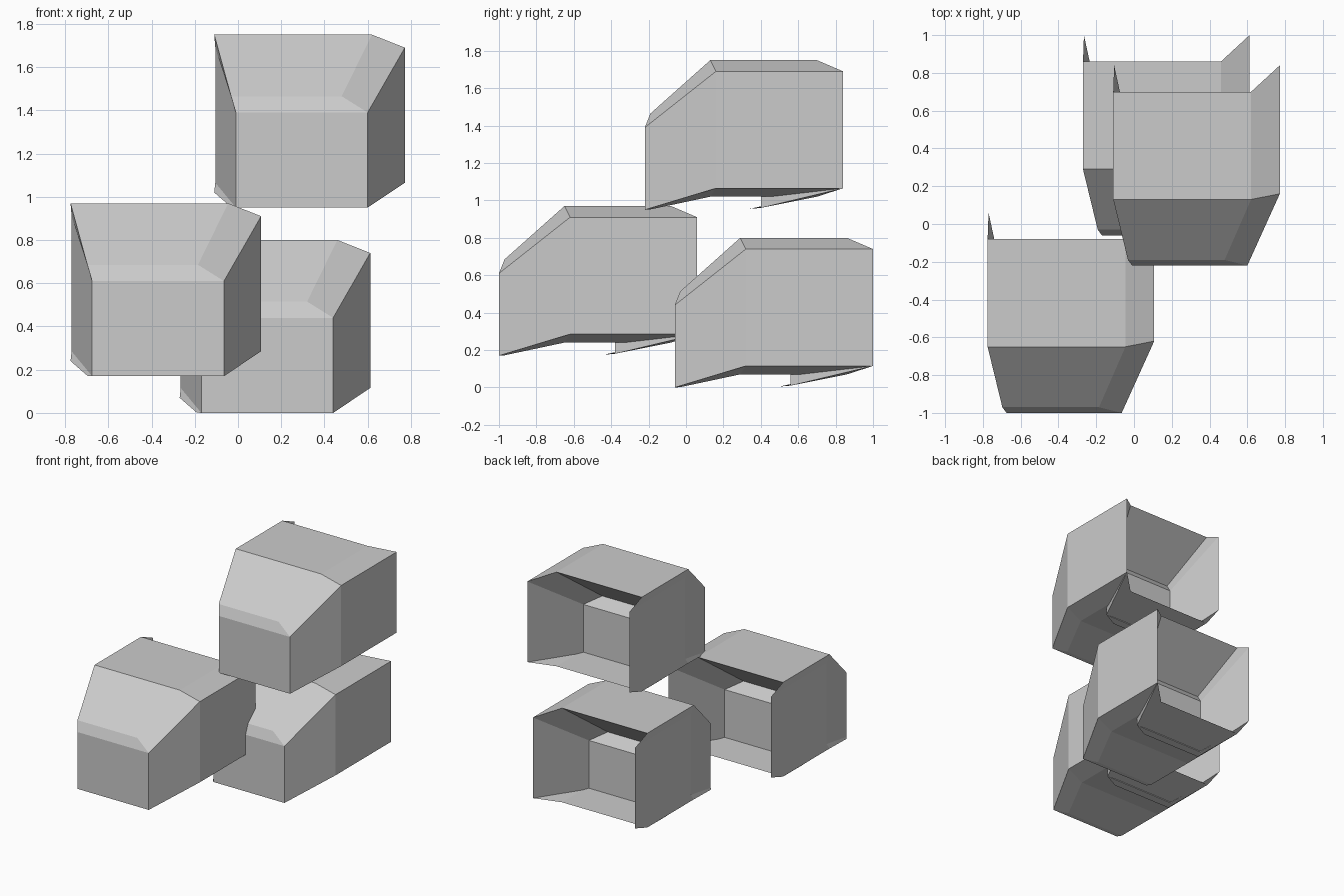
import bpy, bmesh

if "Cube" in bpy.data.objects:
    bpy.data.objects.remove(bpy.data.objects["Cube"])


def ring(wall, plate):
    """Eight-point section: side walls plus the narrower top and bottom plates."""
    wl, wr, wy, wb, wt = wall      # left x, right x, y, bottom z, top z
    pl, pr, py, pb, pt = plate
    return [(wr, wy, wb), (wr, wy, wt), (pr, py, pt), (pl, py, pt),
            (wl, wy, wt), (wl, wy, wb), (pl, py, pb), (pr, py, pb)]


# Sections from the nose, along the body, over the rear rim and into the pocket
sections = [
    ring((-0.01, 0.60, -0.22, 0.95, 1.39), (-0.032, 0.48, -0.19, 0.952, 1.465)),
    ring((-0.105, 0.772, 0.16, 1.065, 1.69), (-0.11, 0.62, 0.13, 1.02, 1.75)),
    ring((-0.105, 0.772, 0.84, 1.065, 1.69), (-0.11, 0.62, 0.70, 1.02, 1.75)),
    ring((-0.01, 0.60, 0.40, 0.96, 1.39), (-0.032, 0.48, 0.34, 0.955, 1.465)),
]


def add_shell(name, offset):
    bm = bmesh.new()
    rings = [[bm.verts.new(p) for p in s] for s in sections]
    # skin between neighbouring sections
    for a, b in zip(rings, rings[1:]):
        for i in range(8):
            j = (i + 1) % 8
            bm.faces.new((a[i], a[j], b[j], b[i]))
    # nose cap and pocket end: wall, top strip, bottom strip
    for r in (rings[0], rings[-1]):
        for quad in ((0, 1, 4, 5), (1, 2, 3, 4), (5, 6, 7, 0)):
            bm.faces.new([r[i] for i in quad])
    bmesh.ops.recalc_face_normals(bm, faces=bm.faces)
    mesh = bpy.data.meshes.new(name)
    bm.to_mesh(mesh)
    bm.free()
    obj = bpy.data.objects.new(name, mesh)
    obj.location = offset
    bpy.context.collection.objects.link(obj)


# Three identical shells
add_shell("upper_shell", (0, 0, 0))
add_shell("lower_right_shell", (-0.16, 0.16, -0.95))
add_shell("lower_left_shell", (-0.665, -0.78, -0.78))
